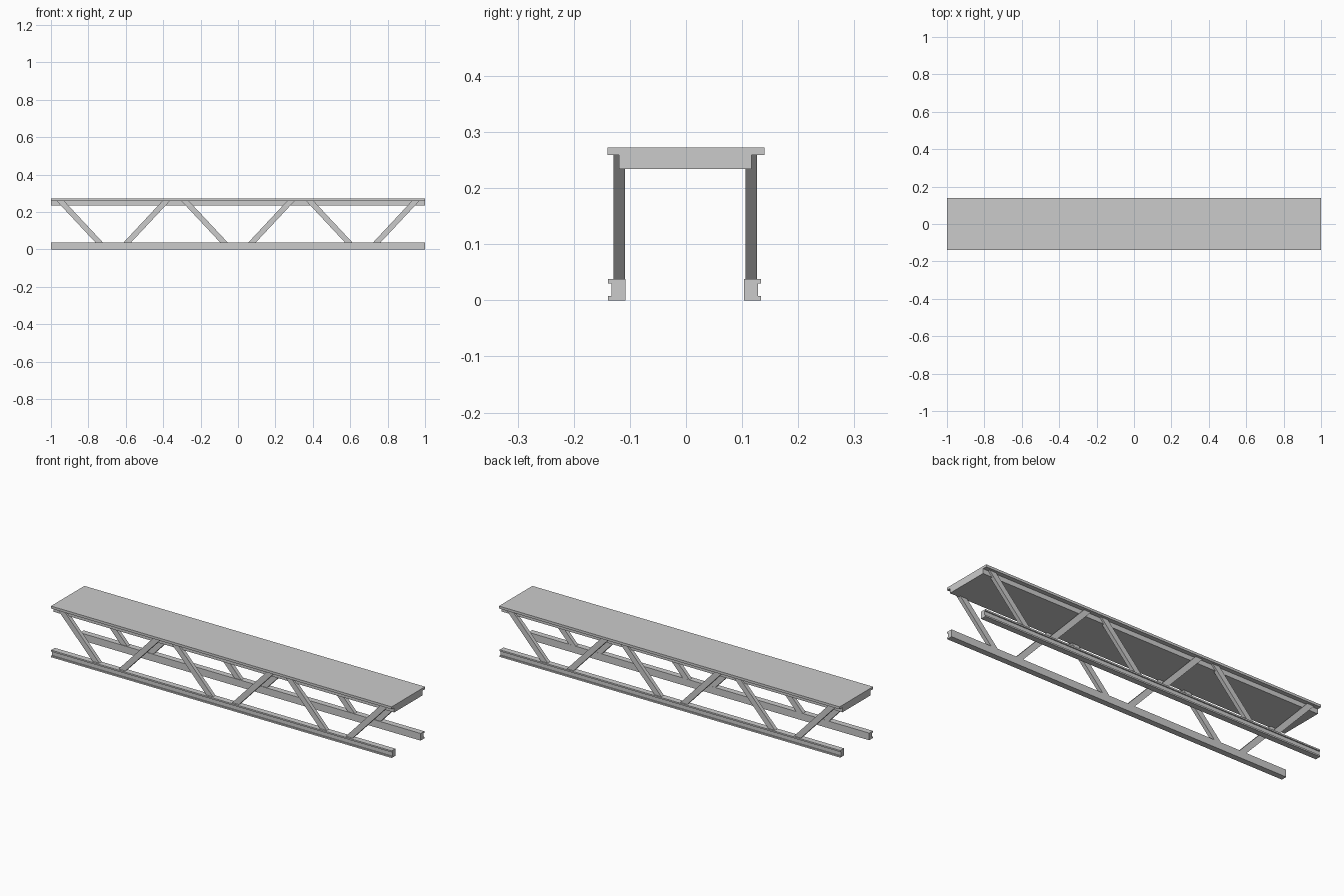
import bpy, bmesh
from mathutils import Vector

if "Cube" in bpy.data.objects:
    bpy.data.objects.remove(bpy.data.objects["Cube"])


def prism(name, profile, offset):
    """Extrude a closed planar profile along offset."""
    bm = bmesh.new()
    face = bm.faces.new([bm.verts.new(p) for p in profile])
    ext = bmesh.ops.extrude_face_region(bm, geom=[face])
    moved = [g for g in ext["geom"] if isinstance(g, bmesh.types.BMVert)]
    bmesh.ops.translate(bm, verts=moved, vec=Vector(offset))
    bmesh.ops.recalc_face_normals(bm, faces=bm.faces)
    mesh = bpy.data.meshes.new(name)
    bm.to_mesh(mesh)
    bm.free()
    ob = bpy.data.objects.new(name, mesh)
    bpy.context.collection.objects.link(ob)
    return ob


# Deck: wide slab with a narrower body underneath
deck = [(-0.14, 0.272), (0.14, 0.272), (0.14, 0.259), (0.117, 0.259),
        (0.117, 0.234), (-0.119, 0.234), (-0.119, 0.259), (-0.14, 0.259)]
prism("deck", [(-1, y, z) for y, z in deck], (2, 0, 0))

# Lower rail section: channel open to the outside (distance from inner face, z)
channel = [(0, 0), (0.031, 0), (0.031, 0.008), (0.025, 0.008),
           (0.025, 0.030), (0.031, 0.030), (0.031, 0.038), (0, 0.038)]

# side name, outward direction, rail inner face, brace start in y
for side, s, inner, brace_y in (("front", -1, -0.108, -0.129),
                                ("back", 1, 0.103, 0.106)):
    prism(f"{side}_lower_rail", [(-1, inner + s * d, z) for d, z in channel], (2, 0, 0))

    # Diagonal braces: three V pairs per side
    for i, cx in enumerate((-0.667, 0, 0.667)):
        for lean, m in (("left", -1), ("right", 1)):
            outline = [(0.055, 0.037), (0.095, 0.037), (0.303, 0.2595), (0.263, 0.2595)]
            prism(f"{side}_brace_{i + 1}_{lean}",
                  [(cx + m * x, brace_y, z) for x, z in outline], (0, 0.0205, 0))
